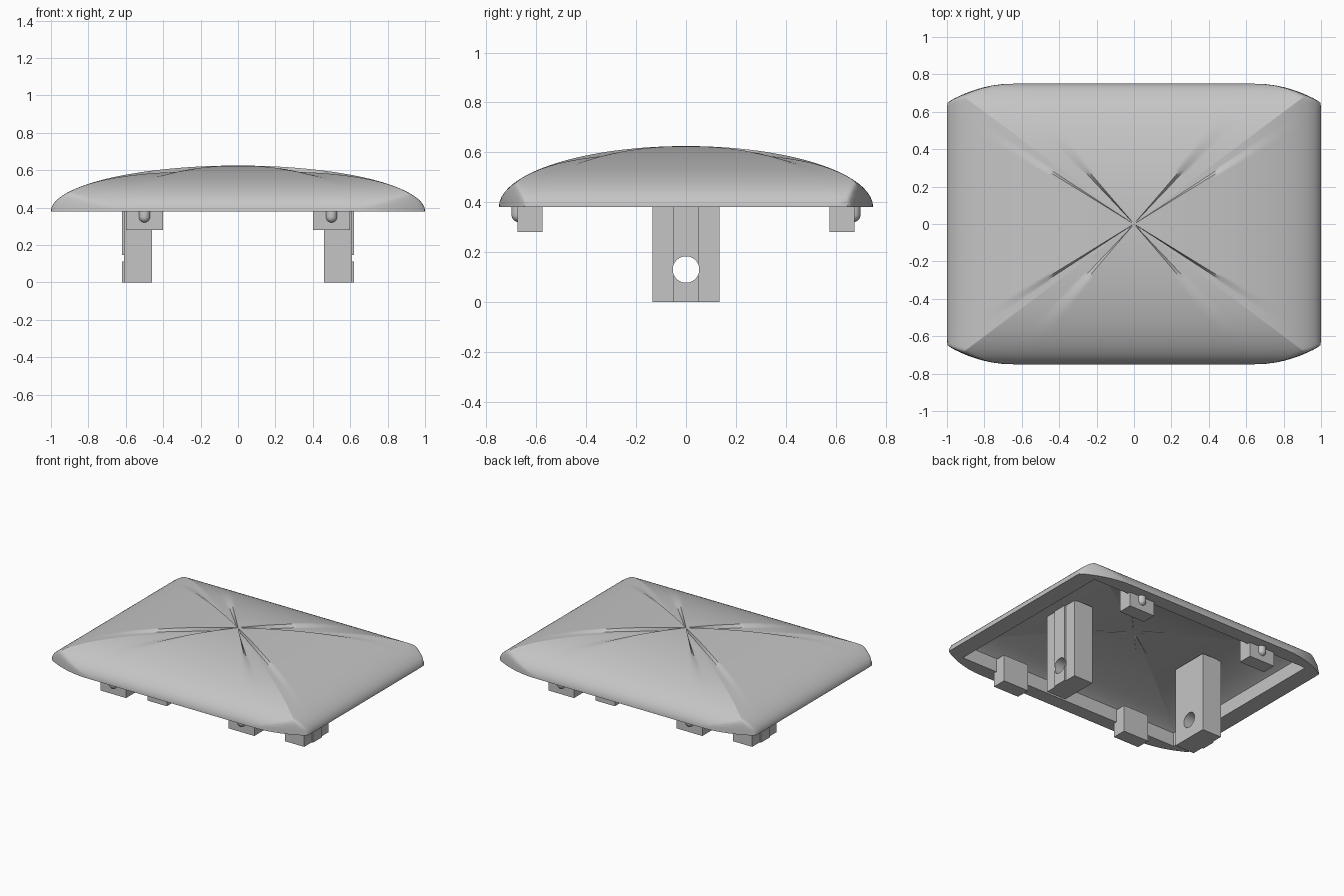
import bpy, bmesh, math
from mathutils import Matrix

if "Cube" in bpy.data.objects:
    bpy.data.objects.remove(bpy.data.objects["Cube"])

grey = bpy.data.materials.new("light grey plastic")
grey.use_nodes = True
COLOUR = (0.56, 0.56, 0.56, 1)
grey.diffuse_color = COLOUR
grey.node_tree.nodes["Principled BSDF"].inputs["Base Color"].default_value = COLOUR

RIM_Z, RISE, HALF_Y = 0.38, 0.245, 0.75
INNER_X, INNER_Y, INNER_RISE, OPENING = 0.975, 0.725, 0.222, 0.9


def finish(bm, name, smooth=30):
    bmesh.ops.recalc_face_normals(bm, faces=bm.faces)
    mesh = bpy.data.meshes.new(name)
    bm.to_mesh(mesh)
    bm.free()
    mesh.materials.append(grey)
    obj = bpy.data.objects.new(name, mesh)
    bpy.context.collection.objects.link(obj)
    bpy.ops.object.select_all(action='DESELECT')
    obj.select_set(True)
    bpy.context.view_layer.objects.active = obj
    if smooth:
        bpy.ops.object.shade_smooth_by_angle(angle=math.radians(smooth))
    return obj


def add_box(bm, x, y, z):
    """Box from three (low, high) ranges."""
    spans = (x, y, z)
    centre = [(a + b) / 2 for a, b in spans]
    size = [b - a for a, b in spans]
    m = Matrix.Translation(centre) @ Matrix.Diagonal((*size, 1))
    bmesh.ops.create_cube(bm, size=1, matrix=m)


# Shell: rays from the centre to a rectangle with bowed corners
def inside(x, y):
    bow = 0.1 * max(0, (x - 0.65) / 0.35) ** 2
    return x <= 1 and y <= HALF_Y - bow and x + y <= 1.645


def reach(u, v):
    low, high = 0.5, 1.0
    if inside(abs(u), abs(v) * HALF_Y):
        return 1.0
    for _ in range(30):
        mid = (low + high) / 2
        if inside(mid * abs(u), mid * abs(v) * HALF_Y):
            low = mid
        else:
            high = mid
    return low


N = 36
steps = [math.sin(math.pi / 2 * (2 * i / N - 1)) for i in range(N)]
rays = [(s, -1) for s in steps] + [(1, s) for s in steps]
rays += [(-u, -v) for u, v in rays]
RINGS = 36
levels = [math.sin(math.pi / 2 * i / RINGS) for i in range(1, RINGS + 1)]


def soft_min(a, b):
    if min(a, b) < 1e-4:
        return 0.0
    return (a ** -6 + b ** -6) ** (-1 / 6)


def dome_rings(bm):
    """Outer skin, apex first, with filleted corners."""
    rings = []
    for t in levels:
        ring = []
        for u, v in rays:
            k = t * reach(u, v)
            z = math.sqrt(max(0, 1 - k * k))
            if k < t:
                z = soft_min(z, math.sqrt(max(0, 1 - t ** 20)))
            ring.append(bm.verts.new((k * u, k * v * HALF_Y, RIM_Z + RISE * z)))
        rings.append(ring)
    return rings


def cavity_rings(bm):
    """Thin-walled ceiling, ending in a straight wall down to the rim."""
    rings = []
    arches = [(OPENING * t, math.sqrt(1 - (OPENING * t) ** 2)) for t in levels]
    for r, arch in arches + [(OPENING, 0)]:
        rings.append([bm.verts.new((r * u * INNER_X, r * v * INNER_Y,
                                    RIM_Z + INNER_RISE * arch)) for u, v in rays])
    return rings


bm = bmesh.new()
outer, inner = dome_rings(bm), cavity_rings(bm)
count = len(rays)
chain = outer + inner[::-1]
for a, b in zip(chain, chain[1:]):
    for i in range(count):
        j = (i + 1) % count
        bm.faces.new((a[i], a[j], b[j], b[i]))
for ring, height in ((outer[0], RISE), (inner[0], INNER_RISE)):
    apex = bm.verts.new((0, 0, RIM_Z + height))
    for i in range(count):
        bm.faces.new((ring[i], ring[(i + 1) % count], apex))
finish(bm, "domed_shell", smooth=45)

# Legs: block with a raised outer rib and a round cross hole
for side, label in ((1, "left"), (-1, "right")):
    bm = bmesh.new()
    section = [(0.46, -0.135), (0.61, -0.135), (0.61, -0.05), (0.62, -0.05),
               (0.62, 0.05), (0.61, 0.05), (0.61, 0.135), (0.46, 0.135)]
    face = bm.faces.new([bm.verts.new((side * x, y, 0)) for x, y in section])
    top = bmesh.ops.extrude_face_region(bm, geom=[face])["geom"]
    bmesh.ops.translate(bm, vec=(0, 0, 0.56),
                        verts=[g for g in top if isinstance(g, bmesh.types.BMVert)])
    leg = finish(bm, label + "_leg", smooth=0)

    bm = bmesh.new()
    bmesh.ops.create_cone(bm, cap_ends=True, segments=40, radius1=0.053,
                          radius2=0.053, depth=0.4,
                          matrix=Matrix.Translation((side * 0.54, 0, 0.13))
                          @ Matrix.Rotation(math.pi / 2, 4, 'Y'))
    cutter = finish(bm, "hole_cutter", smooth=0)
    cutter.hide_render = True
    cut = leg.modifiers.new("pin_hole", 'BOOLEAN')
    cut.operation, cut.solver, cut.object = 'DIFFERENCE', 'EXACT', cutter
    bpy.ops.object.select_all(action='DESELECT')
    leg.select_set(True)
    bpy.context.view_layer.objects.active = leg
    bpy.ops.object.modifier_apply(modifier=cut.name)
    bpy.data.objects.remove(cutter)
    bpy.ops.object.shade_smooth_by_angle(angle=math.radians(30))

# Clips: four blocks, each with a rounded snap bump facing outward
for sx, side in ((1, "left"), (-1, "right")):
    for sy, end in ((1, "back"), (-1, "front")):
        bm = bmesh.new()
        add_box(bm, (sx * 0.5 - 0.1, sx * 0.5 + 0.1),
                (sy * 0.625 - 0.05, sy * 0.625 + 0.05), (0.28, 0.47))
        finish(bm, f"{end}_{side}_clip", smooth=0)
        bm = bmesh.new()
        spot = (sx * 0.5, sy * 0.67, 0.35)
        bmesh.ops.create_uvsphere(bm, u_segments=24, v_segments=12, radius=0.03,
                                  matrix=Matrix.Translation(spot))
        for v in bm.verts:
            if v.co.z > spot[2] + 0.001:
                v.co.z += 0.05
        finish(bm, f"{end}_{side}_snap_bump")
